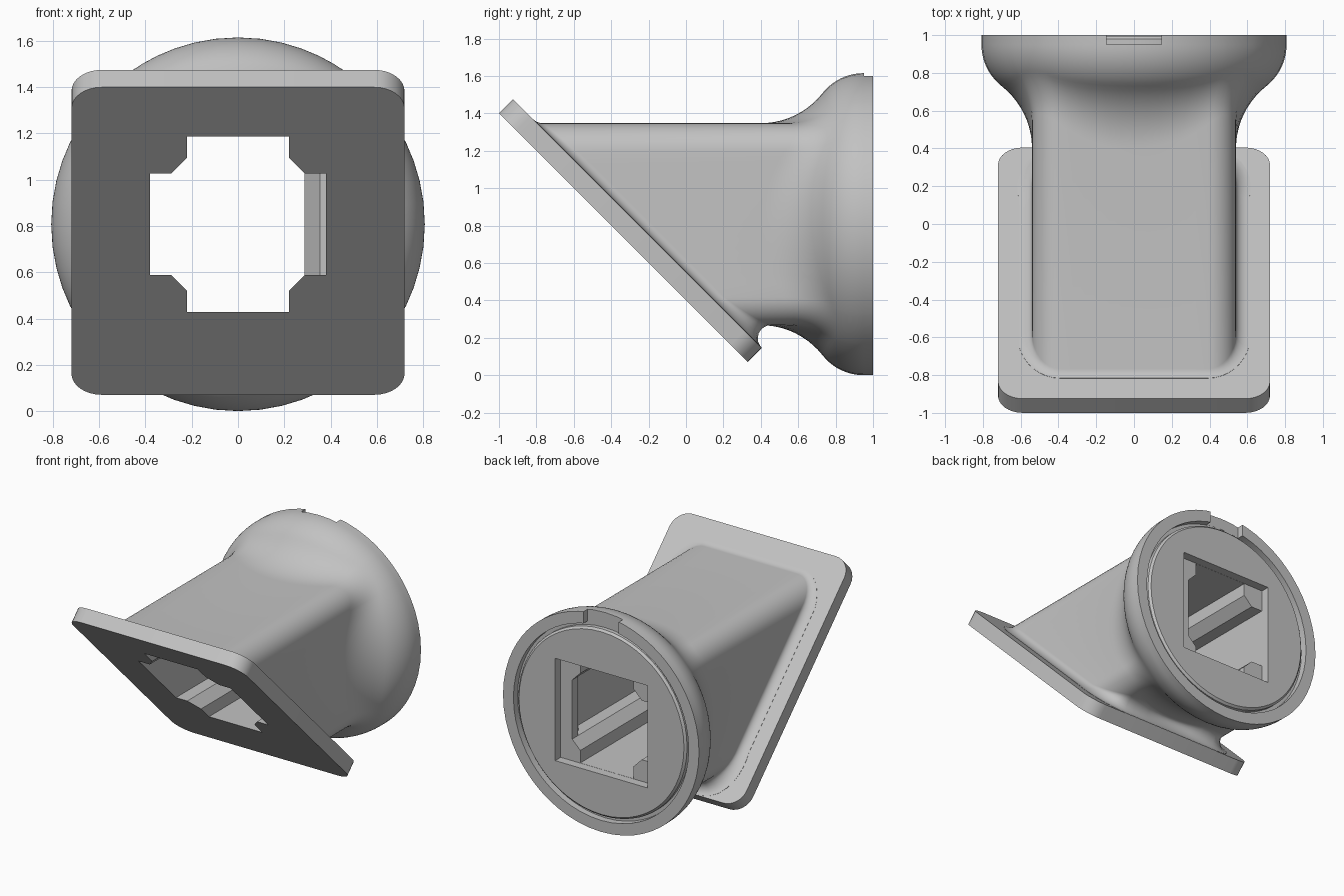
import bpy, bmesh, math
from mathutils import Vector

if "Cube" in bpy.data.objects:
    bpy.data.objects.remove(bpy.data.objects["Cube"], do_unlink=True)

grey = bpy.data.materials.new("plain grey")
grey.use_nodes = True
colour = (0.54, 0.54, 0.54, 1)
grey.diffuse_color = colour
grey.node_tree.nodes["Principled BSDF"].inputs["Base Color"].default_value = colour

CZ = 0.8075                                   # height of the tube axis
RIM = 0.8075                                  # radius of the round end
PLATE_N = Vector((0, 1, 1)).normalized()      # slanted plate normal
PLATE_UP = Vector((0, -1, 1)).normalized()


def loft(name, rings):
    """Skin a list of equal-length rings and cap both ends."""
    bm = bmesh.new()
    rows = [[bm.verts.new(p) for p in ring] for ring in rings]
    n = len(rows[0])
    for a, b in zip(rows, rows[1:]):
        for i in range(n):
            j = (i + 1) % n
            bm.faces.new((a[i], a[j], b[j], b[i]))
    bm.faces.new(rows[0][::-1])
    bm.faces.new(rows[-1])
    bmesh.ops.recalc_face_normals(bm, faces=bm.faces)
    mesh = bpy.data.meshes.new(name)
    bm.to_mesh(mesh)
    bm.free()
    mesh.materials.append(grey)
    obj = bpy.data.objects.new(name, mesh)
    bpy.context.collection.objects.link(obj)
    return obj


def rounded_rect(hx, hy, r, arc, flat):
    """Outline as (point, outward normal) pairs, with subdivided sides."""
    out = []
    corners = [(1, 1), (-1, 1), (-1, -1), (1, -1)]
    for i, (sx, sy) in enumerate(corners):
        for k in range(arc + 1):
            a = math.radians(90 * i + 90 * k / arc)
            n = Vector((math.cos(a), math.sin(a)))
            out.append((Vector((sx * (hx - r), sy * (hy - r))) + n * r, n))
        nx, ny = corners[(i + 1) % 4]
        goal = Vector((nx * (hx - r), ny * (hy - r))) + n * r
        last = out[-1][0]
        out += [(last.lerp(goal, k / flat), n) for k in range(1, flat)]
    return out


def prism_y(name, pts, y0, y1):
    return loft(name, [[(x, y, CZ + z) for x, z in pts] for y in (y0, y1)])


def box_pts(x0, x1, z0, z1):
    return [(x0, z0), (x1, z0), (x1, z1), (x0, z1)]


def cut(obj, cutter):
    mod = obj.modifiers.new("cut", 'BOOLEAN')
    mod.operation = 'DIFFERENCE'
    mod.solver = 'EXACT'
    mod.object = cutter
    bpy.context.view_layer.objects.active = obj
    bpy.ops.object.modifier_apply(modifier=mod.name)


# Slanted mounting plate
outline = rounded_rect(0.72, 0.94, 0.13, 8, 1)
mid = Vector((0, -0.335, 0.735))
plate = loft("mounting_plate", [
    [mid + Vector((p.x, 0, 0)) + PLATE_UP * p.y + PLATE_N * d for p, n in outline]
    for d in (0, 0.106)])

# Tube body: plate fillet, square section, flare into the round end
FILLET, FLARE, BULGE = 0.07, 0.42, 0.28
BULGE_Y, BULGE_C = 0.95, RIM - BULGE
columns = []
for p, n2 in rounded_rect(0.54, 0.54, 0.15, 8, 12):
    r0 = p.length
    d = p / r0
    n = Vector((n2.x, 0, n2.y))
    # flare arc is tangent to the straight wall and to the bulge
    rise = r0 + FLARE - BULGE_C
    flare_y = BULGE_Y - math.sqrt((FLARE + BULGE) ** 2 - rise ** 2)
    turn = math.acos(rise / (FLARE + BULGE))
    # fillet where the wall meets the plate
    base = Vector((p.x, 0.552 - CZ - p.y, CZ + p.y))
    phi = math.acos(-n.dot(PLATE_N))
    reach = FILLET / math.tan(phi / 2)
    side = (n - PLATE_N * n.dot(PLATE_N)).normalized()
    a = base + side * reach
    c = base + Vector((0, min(reach, flare_y - 0.004 - base.y), 0))
    col = [a - PLATE_N * 0.01]
    for k in range(9):
        t = k / 8
        wa, wb, wc = (1 - t) ** 2, 2 * t * (1 - t) * math.sin(phi / 2), t * t
        col.append((a * wa + base * wb + c * wc) / (wa + wb + wc))
    profile = []
    for k in range(11):
        g = turn * k / 10
        profile.append((flare_y + FLARE * math.sin(g), r0 + FLARE * (1 - math.cos(g))))
    for k in range(1, 11):
        g = turn * (1 - k / 10)
        profile.append((BULGE_Y - BULGE * math.sin(g), BULGE_C + BULGE * math.cos(g)))
    # rim, narrow groove and chamfered end disc
    profile += [(1, RIM), (1, 0.722), (0.95, 0.722), (0.95, 0.695),
                (0.98, 0.695), (0.995, 0.68)]
    col += [Vector((d.x * r, y, CZ + d.y * r)) for y, r in profile]
    columns.append(col)
body = loft("flared_tube", list(zip(*columns)))

# Passage with four chamfered corner bars, open square pocket and rim notch
quarter = [(0.38, 0.22), (0.287, 0.22), (0.22, 0.287), (0.22, 0.38)]
shape = []
for q in range(4):
    for x, z in quarter:
        for _ in range(q):
            x, z = -z, x
        shape.append((x, z))
passage = prism_y("passage_cutter", shape, -2, 2)
pocket = prism_y("pocket_cutter", box_pts(-0.381, 0.381, -0.381, 0.381), 0.93, 1.2)
notch = prism_y("notch_cutter", box_pts(-0.145, 0.145, 0.7, 1), 0.951, 1.2)
cut(plate, passage)
for cutter in (passage, pocket, notch):
    cut(body, cutter)
for cutter in (passage, pocket, notch):
    bpy.data.objects.remove(cutter, do_unlink=True)

# Wedge-shaped catch on the left inner wall
wedge = [(0.385, 0.76), (0.355, 0.76), (0.287, 0.86), (0.287, 0.93), (0.385, 0.93)]
catch = loft("inner_catch", [[(x, y, CZ + z) for x, y in wedge] for z in (-0.22, 0.22)])

# Smooth curved walls, keep hard edges
bpy.ops.object.select_all(action='DESELECT')
for obj in (plate, body, catch):
    obj.select_set(True)
bpy.context.view_layer.objects.active = body
bpy.ops.object.shade_smooth_by_angle(angle=math.radians(30))
